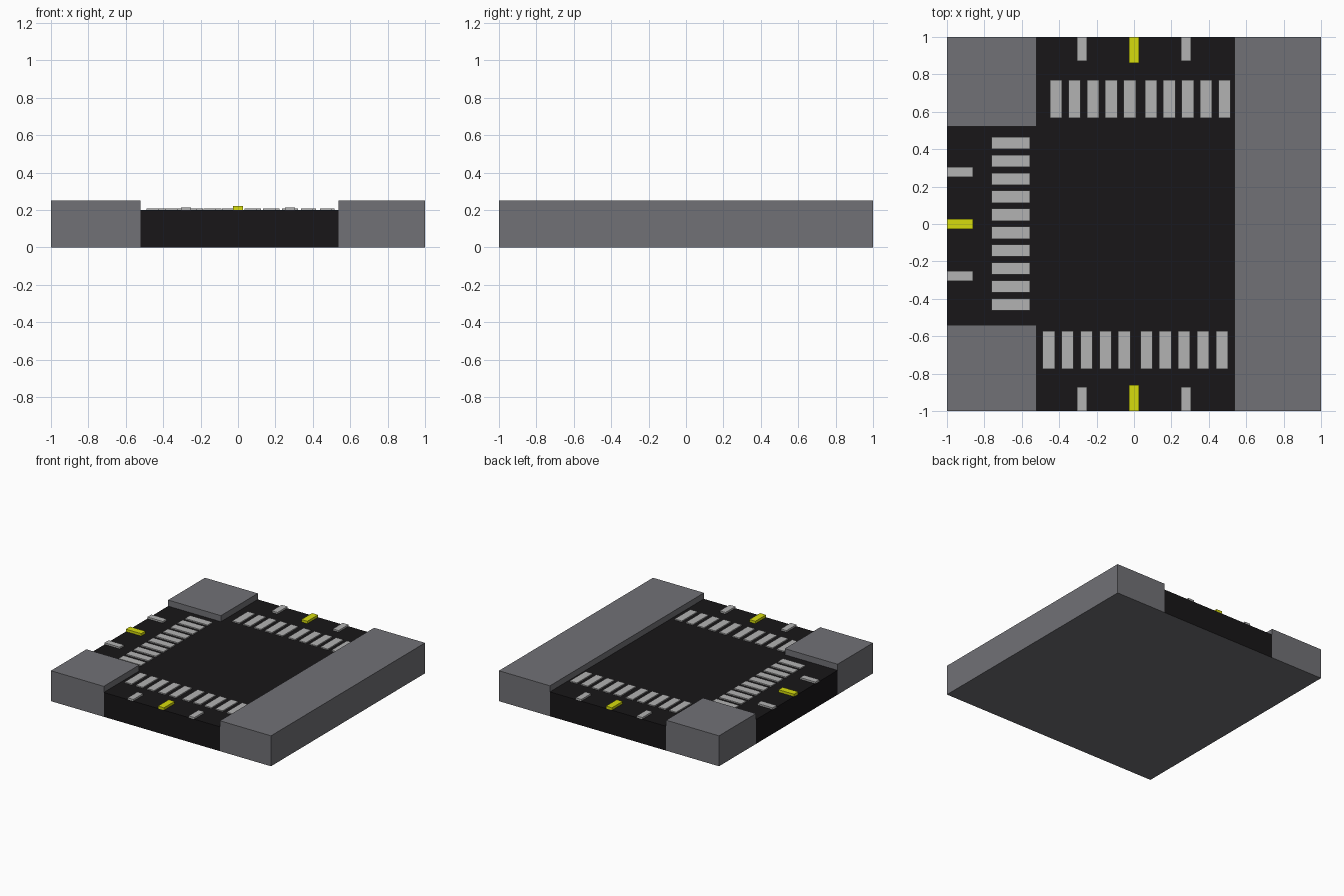
import bpy
import bmesh

if "Cube" in bpy.data.objects:
    bpy.data.objects.remove(bpy.data.objects["Cube"])


def material(name, r, g, b):
    m = bpy.data.materials.new(name)
    m.diffuse_color = (r, g, b, 1)
    m.use_nodes = True
    m.node_tree.nodes["Principled BSDF"].inputs["Base Color"].default_value = m.diffuse_color
    return m


GREY = material("concrete", 0.165, 0.165, 0.18)
BLACK = material("asphalt", 0.009, 0.008, 0.009)
WHITE = material("white_paint", 0.45, 0.45, 0.45)
YELLOW = material("yellow_paint", 0.68, 0.72, 0.004)

ROAD_Z = 0.20
KERB_Z = 0.25
LEFT, RIGHT = -0.52, 0.537    # kerb lines of the through road
FRONT, BACK = -0.54, 0.521    # kerb lines of the side road


def finish(name, bm, *mats):
    bmesh.ops.recalc_face_normals(bm, faces=bm.faces[:])
    me = bpy.data.meshes.new(name)
    bm.to_mesh(me)
    bm.free()
    for m in mats:
        me.materials.append(m)
    ob = bpy.data.objects.new(name, me)
    bpy.context.collection.objects.link(ob)
    return ob


def add_box(bm, x0, x1, y0, y1, z0, z1):
    verts = bmesh.ops.create_cube(bm, size=1)["verts"]
    for v in verts:
        v.co.x = x1 if v.co.x > 0 else x0
        v.co.y = y1 if v.co.y > 0 else y0
        v.co.z = z1 if v.co.z > 0 else z0


def boxes(name, mat, z0, z1, rects):
    bm = bmesh.new()
    for r in rects:
        add_box(bm, *r, z0, z1)
    return finish(name, bm, mat)


# T-shaped road slab, concrete underneath
outline = [(LEFT, -1), (RIGHT, -1), (RIGHT, 1), (LEFT, 1),
           (LEFT, BACK), (-1, BACK), (-1, FRONT), (LEFT, FRONT)]
bm = bmesh.new()
base = bm.faces.new([bm.verts.new((x, y, 0)) for x, y in outline])
new = bmesh.ops.extrude_face_region(bm, geom=[base], use_keep_orig=True)["geom"]
for g in new:
    if isinstance(g, bmesh.types.BMVert):
        g.co.z = ROAD_Z
for f in bm.faces:
    f.material_index = 1 if f.calc_center_median().z < 0.001 else 0
finish("road", bm, BLACK, GREY)

# Raised pavements
boxes("pavement_right", GREY, 0, KERB_Z, [(RIGHT, 1, -1, 1)])
boxes("pavement_front_left", GREY, 0, KERB_Z, [(-1, LEFT, -1, FRONT)])
boxes("pavement_back_left", GREY, 0, KERB_Z, [(-1, LEFT, BACK, 1)])

# Zebra crossings
HALF = 0.0325
CROSS_Z = ROAD_Z + 0.009


def stripes(*runs):
    # each run is five bars: first centre and spacing
    return [start + i * step for start, step in runs for i in range(5)]


boxes("crossing_back", WHITE, ROAD_Z, CROSS_Z,
      [(c - HALF, c + HALF, 0.567, 0.77)
       for c in stripes((-0.417, 0.0985), (0.09, 0.0985))])
boxes("crossing_front", WHITE, ROAD_Z, CROSS_Z,
      [(c - HALF, c + HALF, -0.774, -0.571)
       for c in stripes((-0.456, 0.101), (0.066, 0.101))])
boxes("crossing_left", WHITE, ROAD_Z, CROSS_Z,
      [(-0.762, -0.557, c - HALF, c + HALF)
       for c in stripes((-0.43, 0.0959), (0.0495, 0.0959))])

# Lane markings at each open end: yellow centre line, white lines either side
ends = {
    "back": lambda c, h, inner: (c - h, c + h, inner, 1),
    "front": lambda c, h, inner: (c - h, c + h, -1, -inner),
    "left": lambda c, h, inner: (-1, -inner, c - h, c + h),
}
for side, rect in ends.items():
    inner = 0.861 if side == "left" else 0.872
    boxes("centre_line_" + side, YELLOW, ROAD_Z, 0.22, [rect(0, 0.027, 0.861)])
    boxes("lane_lines_" + side, WHITE, ROAD_Z, 0.214,
          [rect(s * 0.2775, 0.026, inner) for s in (-1, 1)])
